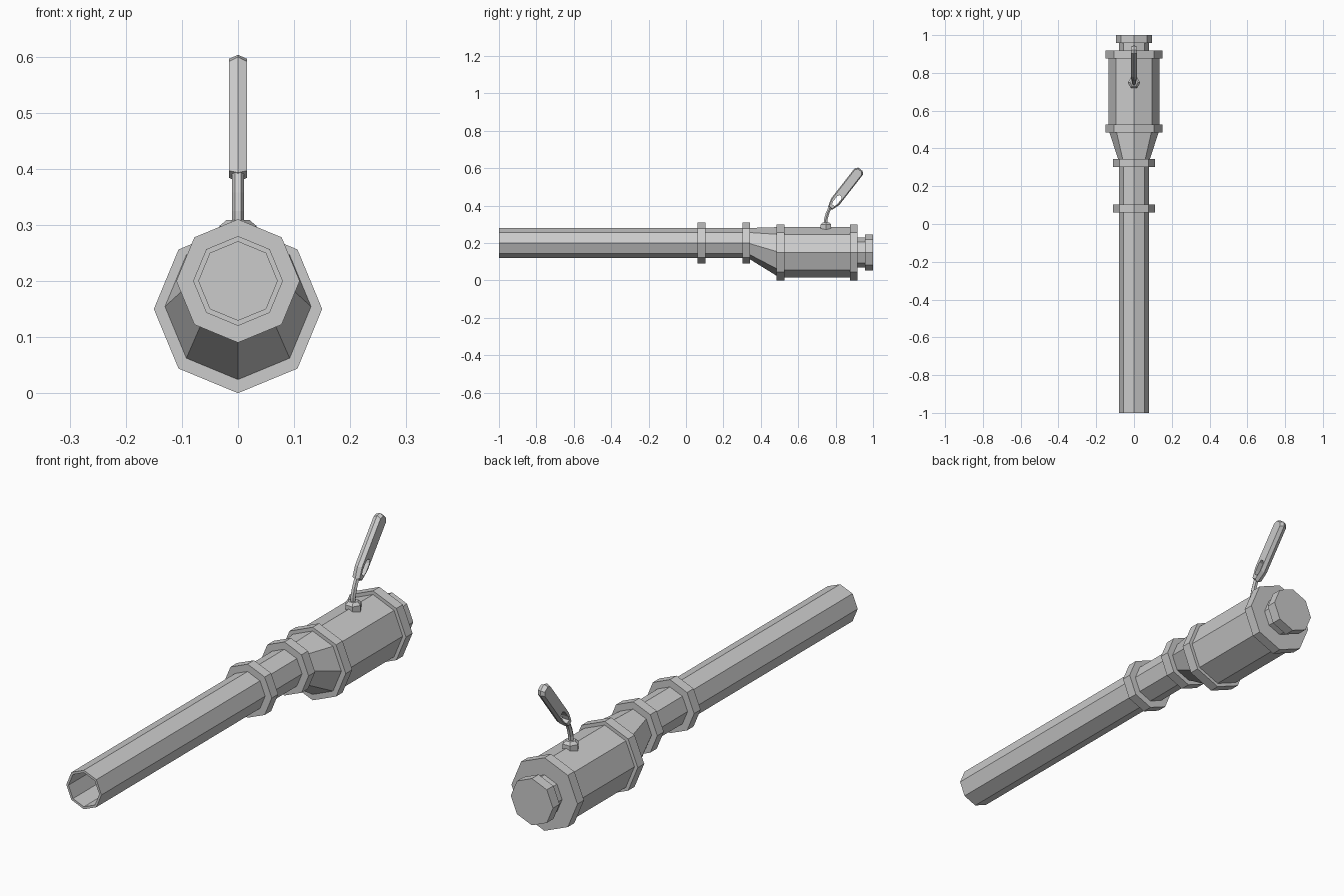
import bpy
import bmesh
from math import sin, cos, tau
from mathutils import Vector

if "Cube" in bpy.data.objects:
    bpy.data.objects.remove(bpy.data.objects["Cube"], do_unlink=True)

GREY = (0.6, 0.6, 0.6, 1)
metal = bpy.data.materials.new("plain grey metal")
metal.use_nodes = True
metal.diffuse_color = GREY
metal.node_tree.nodes["Principled BSDF"].inputs["Base Color"].default_value = GREY


def finish(name, bm):
    bmesh.ops.recalc_face_normals(bm, faces=bm.faces)
    mesh = bpy.data.meshes.new(name)
    bm.to_mesh(mesh)
    bm.free()
    mesh.materials.append(metal)
    obj = bpy.data.objects.new(name, mesh)
    bpy.context.collection.objects.link(obj)
    return obj


def bridge(bm, a, b):
    n = len(a)
    for i in range(n):
        bm.faces.new((a[i], a[(i + 1) % n], b[(i + 1) % n], b[i]))


def skin(name, rings):
    """Capped solid through a list of point rings."""
    bm = bmesh.new()
    loops = [[bm.verts.new(p) for p in ring] for ring in rings]
    for a, b in zip(loops, loops[1:]):
        bridge(bm, a, b)
    bm.faces.new(loops[0])
    bm.faces.new(loops[-1])
    return finish(name, bm)


def octagon(y, z, r):
    return [(r * cos(i * tau / 8), y, z + r * sin(i * tau / 8)) for i in range(8)]


def hexagon(y, z, r):
    return [(r * cos(i * tau / 6), y + r * sin(i * tau / 6), z) for i in range(6)]


PIPE_Z, BODY_Z = 0.2, 0.15

# Hollow pipe with a blind bore
skin("pipe", [octagon(y, PIPE_Z, r) for y, r in
              ((0.34, 0.08), (-1, 0.08), (-1, 0.07), (0.32, 0.07))])

# Reducer and rear body
skin("reducer", [octagon(0.33, PIPE_Z, 0.08), octagon(0.5, BODY_Z, 0.135)])
skin("body", [octagon(0.5, BODY_Z, 0.135), octagon(0.9, BODY_Z, 0.135)])

# Collars
for name, y, z, r in (("pipe_collar_front", 0.062, PIPE_Z, 0.11),
                      ("pipe_collar_rear", 0.301, PIPE_Z, 0.11),
                      ("body_collar_front", 0.485, BODY_Z, 0.15),
                      ("body_collar_rear", 0.876, BODY_Z, 0.15)):
    skin(name, [octagon(y, z, r), octagon(y + 0.042, z, r)])

# Rear plug
skin("plug_neck", [octagon(0.91, BODY_Z, 0.08), octagon(0.96, BODY_Z, 0.08)])
skin("plug_cap", [octagon(0.957, BODY_Z, 0.096), octagon(1, BODY_Z, 0.096)])

# Lever mount and bent stem
skin("lever_mount", [hexagon(0.748, z, r) for z, r in
                     ((0.27, 0.033), (0.298, 0.033), (0.309, 0.02))])
skin("lever_stem", [hexagon(y, z, 0.011) for y, z in
                    ((0.745, 0.29), (0.747, 0.325), (0.756, 0.358), (0.772, 0.394))])

# Lever handle: ridged plate with a hole, drawn along its own axis
outer = [(0, -.013), (.045, -.028), (.25, -.028), (.265, -.015),
         (.265, .015), (.25, .028), (.045, .028), (0, .013)]
hole = [(.024, -.005), (.04, -.01), (.075, -.01), (.088, -.003),
        (.088, .011), (.075, .017), (.04, .017), (.024, .011)]
along, across = Vector((0, 0.615, 0.788)), Vector((0, 0.788, -0.615))
root = Vector((0, 0.77, 0.385))


def place(bm, points, x, su=1, sv=1):
    mid = 0.13
    return [bm.verts.new(root + along * (mid + (u - mid) * su) + across * v * sv
                         + Vector((x, 0, 0))) for u, v in points]


bm = bmesh.new()
left, ridge, right = (place(bm, outer, x, su, sv) for x, su, sv in
                      ((0.016, 0.95, 0.8), (0, 1, 1), (-0.016, 0.95, 0.8)))
hole_left, hole_right = place(bm, hole, 0.016), place(bm, hole, -0.016)
for a, b in ((left, ridge), (ridge, right), (right, hole_right),
             (hole_right, hole_left), (hole_left, left)):
    bridge(bm, a, b)
finish("lever_handle", bm)
